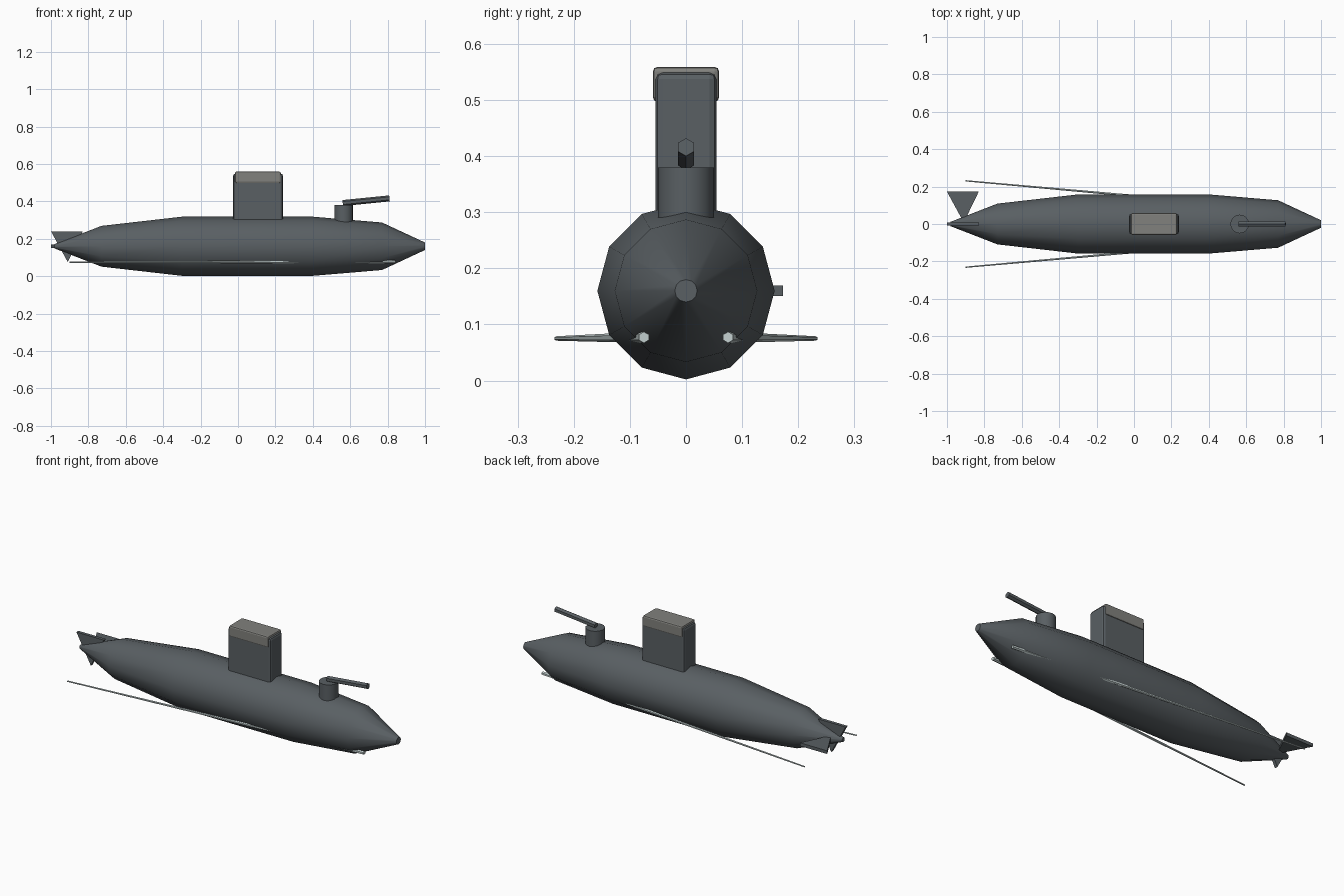
import bpy, bmesh, math
from mathutils import Vector

cube = bpy.data.objects.get("Cube")
if cube:
    bpy.data.objects.remove(cube)


def material(name, colour):
    m = bpy.data.materials.new(name)
    m.use_nodes = True
    m.diffuse_color = (*colour, 1)
    m.node_tree.nodes["Principled BSDF"].inputs["Base Color"].default_value = (*colour, 1)
    return m


slate = material("slate grey", (0.10, 0.115, 0.125))
warm_grey = material("warm grey", (0.22, 0.22, 0.205))
pale = material("pale blue grey", (0.55, 0.63, 0.63))
AXIS_Z = 0.16


def finish(name, bm, mat, smooth=None):
    bmesh.ops.recalc_face_normals(bm, faces=bm.faces)
    mesh = bpy.data.meshes.new(name)
    bm.to_mesh(mesh)
    bm.free()
    mesh.materials.append(mat)
    obj = bpy.data.objects.new(name, mesh)
    bpy.context.collection.objects.link(obj)
    if smooth:
        bpy.ops.object.select_all(action="DESELECT")
        obj.select_set(True)
        bpy.context.view_layer.objects.active = obj
        bpy.ops.object.shade_smooth_by_angle(angle=math.radians(smooth))
    return obj


def rod(name, start, end, r1, r2, sides, mat, smooth=None):
    """Tapered cylinder between two points."""
    start, end = Vector(start), Vector(end)
    bm = bmesh.new()
    bmesh.ops.create_cone(bm, cap_ends=True, segments=sides, radius1=r1, radius2=r2,
                          depth=(end - start).length)
    # Keep a corner pointing sideways along y
    bmesh.ops.rotate(bm, verts=bm.verts, matrix=Vector((0, 0, 1)).rotation_difference(
        Vector((1, 0, 0))).to_matrix() @ Vector((1, 0, 0)).rotation_difference(
        Vector((0, 1, 0))).to_matrix())
    turn = Vector((1, 0, 0)).rotation_difference(end - start).to_matrix()
    bmesh.ops.rotate(bm, verts=bm.verts, matrix=turn)
    bmesh.ops.translate(bm, verts=bm.verts, vec=(start + end) / 2)
    return finish(name, bm, mat, smooth)


def box(name, low, high, mat, bevel):
    bm = bmesh.new()
    bmesh.ops.create_cube(bm, size=1)
    for v in bm.verts:
        v.co = [high[i] if v.co[i] > 0 else low[i] for i in range(3)]
    obj = finish(name, bm, mat)
    mod = obj.modifiers.new("edge bevel", "BEVEL")
    mod.width, mod.segments = bevel, 2
    return obj


# Hull: twelve-sided rings along x
bm = bmesh.new()
profile = [(-0.98, 0.012), (-0.73, 0.109), (-0.3, 0.158), (0.4, 0.158), (0.77, 0.127), (1.0, 0.02)]
rings = []
for x, r in profile:
    angles = [math.tau * i / 12 for i in range(12)]
    rings.append([bm.verts.new((x, r * math.sin(a), AXIS_Z + r * math.cos(a))) for a in angles])
for a, b in zip(rings, rings[1:]):
    for i in range(12):
        j = (i + 1) % 12
        bm.faces.new((a[i], a[j], b[j], b[i]))
bm.faces.new(rings[0])
bm.faces.new(rings[-1])
finish("hull", bm, slate, 35)

# Sail and its cap
box("sail", (-0.026, -0.054, 0.26), (0.24, 0.054, 0.549), slate, 0.012)
box("sail_cap", (-0.016, -0.059, 0.497), (0.229, 0.059, 0.559), warm_grey, 0.008)

# Deck gun
rod("gun_mount", (0.565, 0, 0.27), (0.565, 0, 0.38), 0.05, 0.05, 16, slate, 35)
rod("gun_barrel", (0.56, 0, 0.391), (0.81, 0, 0.416), 0.016, 0.016, 6, slate)


# Tail fins: triangular blades with the point passing through the hull
def fin(name, place):
    bm = bmesh.new()
    outline = [(-1.0, 0.08), (-0.83, 0.08), (-0.91, -0.085)]
    sides = [[bm.verts.new(place(x, s, t)) for x, s in outline] for t in (-0.009, 0.009)]
    bm.faces.new(sides[0])
    bm.faces.new(sides[1])
    for i in range(3):
        j = (i + 1) % 3
        bm.faces.new((sides[0][i], sides[0][j], sides[1][j], sides[1][i]))
    finish(name, bm, slate)


fin("upright_tail_fin", lambda x, s, t: (x, t, AXIS_Z + s))
fin("side_tail_fin", lambda x, s, t: (x, s + 0.093, AXIS_Z + t))

# Long tapered side rods, wide at the bow
for side, y in (("left", 1), ("right", -1)):
    rod(side + "_side_rod", (-0.9, y * 0.231, 0.075), (0.84, y * 0.075, 0.077),
        0.004, 0.01, 6, pale)
